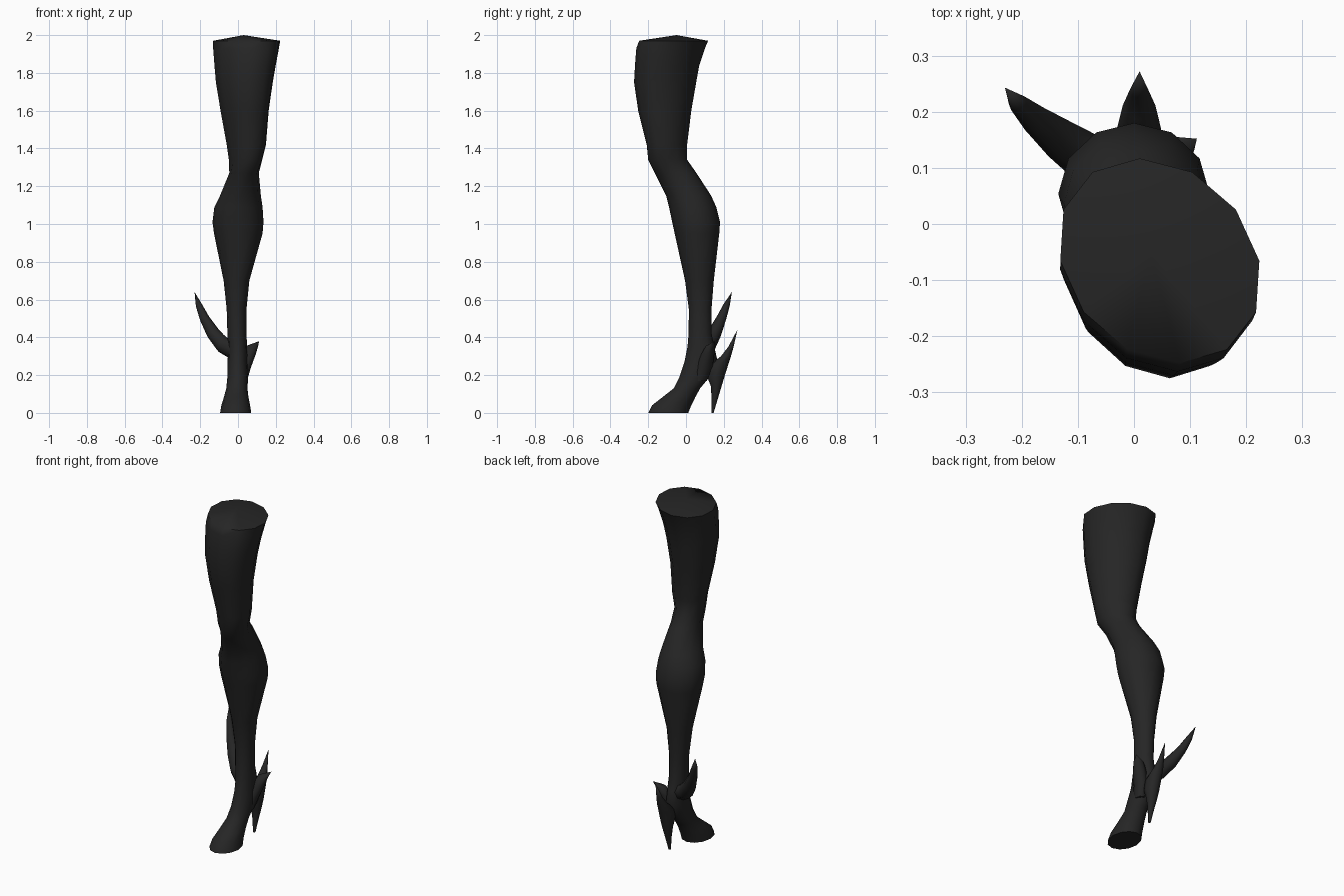
import bpy, bmesh, math
from mathutils import Vector

black = bpy.data.materials.new("matte black")
black.diffuse_color = (0.019, 0.019, 0.019, 1)


def oval(z, x0, x1, y0, y1, n, phase=0.0):
    """Horizontal oval ring between the given limits."""
    cx, cy, rx, ry = (x0 + x1) / 2, (y0 + y1) / 2, (x1 - x0) / 2, (y1 - y0) / 2
    angles = [2 * math.pi * i / n for i in range(n)]
    return [(cx + rx * math.cos(a - phase), cy + ry * math.sin(a), z) for a in angles]


def tube(path, n):
    """Rings square to a path of (x, y, z, radius) points."""
    pts = [Vector(p[:3]) for p in path]
    rings = []
    for i, p in enumerate(pts):
        d = (pts[min(i + 1, len(pts) - 1)] - pts[max(i - 1, 0)]).normalized()
        u = d.cross(Vector((0, 0, 1))).normalized()
        v = u.cross(d)
        r = path[i][3]
        angles = [2 * math.pi * k / n for k in range(n)]
        rings.append([p + r * (math.cos(a) * u + math.sin(a) * v) for a in angles])
    return rings


def loft(name, rings, tip, angle=60):
    """Skin the rings, close the first with a cap and the last with a point."""
    bm = bmesh.new()
    loops = [[bm.verts.new(p) for p in ring] for ring in rings]
    n = len(loops[0])
    for a, b in zip(loops, loops[1:]):
        for i in range(n):
            j = (i + 1) % n
            bm.faces.new((a[i], a[j], b[j], b[i]))
    bm.faces.new(loops[0][::-1])
    top = bm.verts.new(tip)
    for i in range(n):
        bm.faces.new((loops[-1][i], loops[-1][(i + 1) % n], top))
    bmesh.ops.recalc_face_normals(bm, faces=bm.faces)
    mesh = bpy.data.meshes.new(name)
    bm.to_mesh(mesh)
    bm.free()
    mesh.materials.append(black)
    obj = bpy.data.objects.new(name, mesh)
    bpy.context.collection.objects.link(obj)
    bpy.ops.object.select_all(action='DESELECT')
    obj.select_set(True)
    bpy.context.view_layer.objects.active = obj
    bpy.ops.object.shade_smooth_by_angle(angle=math.radians(angle))
    return obj


# Leg and shoe, from the sole to the thigh: z, x limits, y limits
leg = [
    (0.00, -0.095, 0.070, -0.200, 0.012),
    (0.04, -0.088, 0.064, -0.180, 0.028),
    (0.085, -0.074, 0.055, -0.122, 0.050),
    (0.13, -0.062, 0.050, -0.065, 0.075),
    (0.19, -0.056, 0.054, -0.035, 0.125),
    (0.27, -0.055, 0.050, -0.008, 0.168),
    (0.35, -0.052, 0.048, 0.008, 0.150),
    (0.42, -0.056, 0.045, 0.014, 0.135),
    (0.55, -0.060, 0.045, 0.015, 0.135),
    (0.70, -0.076, 0.060, -0.005, 0.147),
    (0.95, -0.127, 0.130, -0.060, 0.176),
    (1.01, -0.135, 0.135, -0.073, 0.180),
    (1.09, -0.125, 0.130, -0.090, 0.160),
    (1.15, -0.095, 0.121, -0.105, 0.133),
    (1.27, -0.046, 0.110, -0.165, 0.055),
    (1.34, -0.050, 0.130, -0.200, 0.006),
    (1.42, -0.062, 0.150, -0.208, 0.006),
    (1.60, -0.095, 0.165, -0.253, 0.028),
    (1.75, -0.120, 0.187, -0.275, 0.054),
    (1.84, -0.128, 0.203, -0.270, 0.070),
    (1.93, -0.135, 0.220, -0.263, 0.100),
    (1.97, -0.135, 0.227, -0.248, 0.117),
]
loft("leg", [oval(*s, 12, -0.2 if s[0] > 1.3 else 0) for s in leg], (0.03, -0.05, 2.0))

# Stiletto heel sweeping up into a rear spike
heel = [
    (0.00, 0.002, 0.016, 0.134, 0.146),
    (0.08, -0.010, 0.028, 0.135, 0.170),
    (0.14, -0.022, 0.040, 0.132, 0.188),
    (0.19, -0.030, 0.048, 0.112, 0.203),
    (0.25, -0.030, 0.048, 0.120, 0.222),
    (0.30, -0.020, 0.038, 0.185, 0.238),
    (0.35, -0.008, 0.026, 0.224, 0.252),
]
loft("heel_spike", [oval(*s, 8) for s in heel], (0.01, 0.272, 0.44))

# Long ankle spike curving outward and up
spike = [
    (-0.01, 0.080, 0.33, 0.055),
    (-0.08, 0.115, 0.36, 0.045),
    (-0.13, 0.150, 0.42, 0.037),
    (-0.177, 0.187, 0.50, 0.026),
    (-0.207, 0.215, 0.57, 0.017),
]
loft("long_ankle_spike", tube(spike, 8), (-0.23, 0.243, 0.64))

# Short ankle spike on the other side
stub = [
    (0.17, 0.000, 0.048, 0.030, 0.110),
    (0.24, 0.000, 0.068, 0.055, 0.140),
    (0.31, 0.020, 0.094, 0.080, 0.150),
    (0.355, 0.045, 0.107, 0.105, 0.155),
]
loft("short_ankle_spike", [oval(*s, 8) for s in stub], (0.112, 0.152, 0.38))
